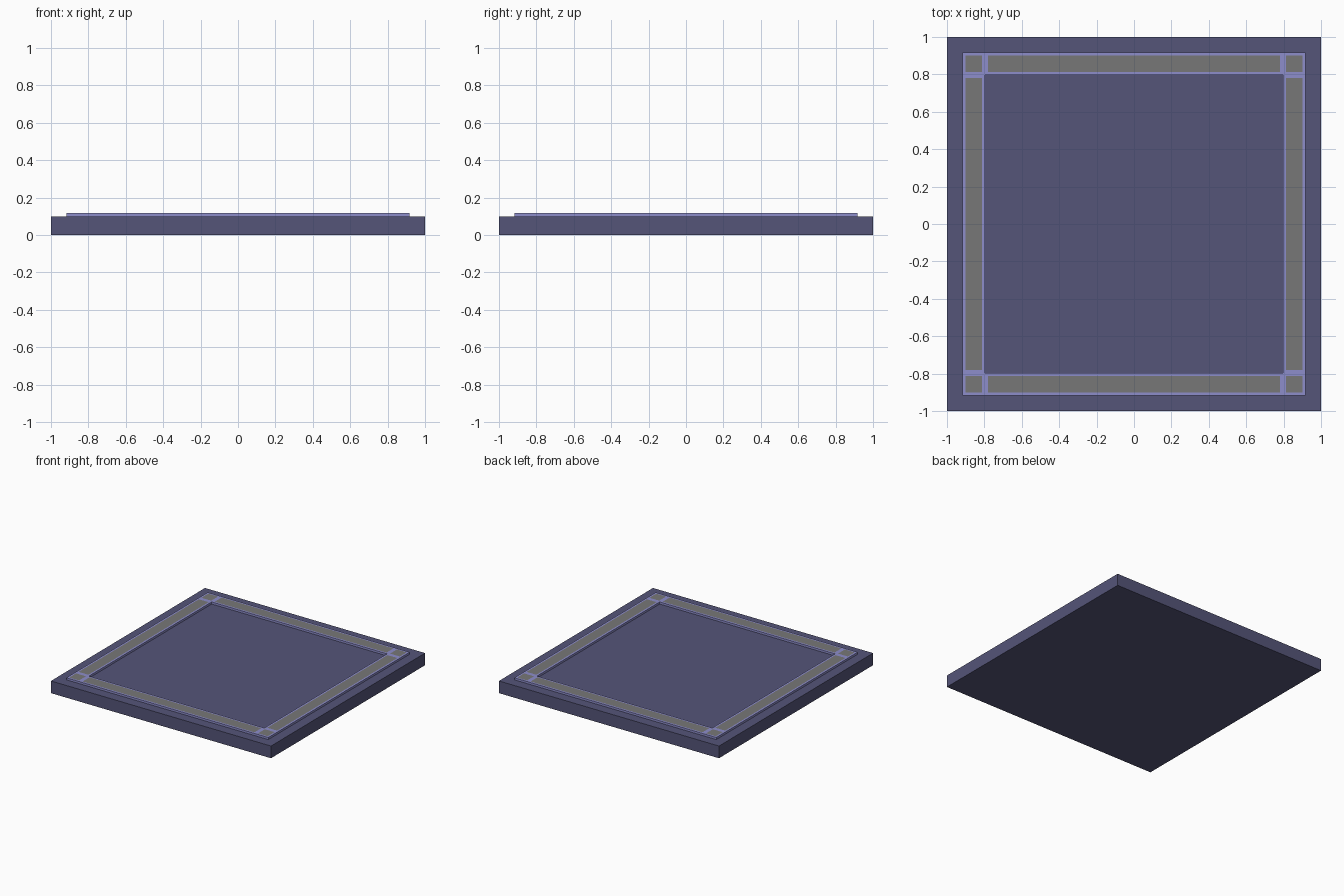
import bpy, bmesh

if "Cube" in bpy.data.objects:
    bpy.data.objects.remove(bpy.data.objects["Cube"])

def material(name, color):
    m = bpy.data.materials.new(name)
    m.diffuse_color = (*color, 1)
    m.use_nodes = True
    m.node_tree.nodes["Principled BSDF"].inputs["Base Color"].default_value = m.diffuse_color
    return m

slate = material("slate", (0.09, 0.09, 0.19))
lilac = material("lilac", (0.27, 0.27, 0.6))
grey = material("grey", (0.185, 0.185, 0.185))

def box(name, x0, x1, y0, y1, z0, z1, mats, rim=0):
    """Box; with a rim, the top face is inset and its panel uses the second material."""
    bm = bmesh.new()
    bmesh.ops.create_cube(bm, size=1)
    for v in bm.verts:
        v.co = (x1 if v.co.x > 0 else x0, y1 if v.co.y > 0 else y0, z1 if v.co.z > 0 else z0)
    bm.normal_update()
    if rim:
        top = max(bm.faces, key=lambda f: f.normal.z)
        bmesh.ops.inset_region(bm, faces=[top], thickness=rim)
        top.material_index = 1
    me = bpy.data.meshes.new(name)
    bm.to_mesh(me)
    bm.free()
    for m in mats:
        me.materials.append(m)
    ob = bpy.data.objects.new(name, me)
    bpy.context.collection.objects.link(ob)

# Floor slab
box("slab", -1, 1, -1, 1, 0, 0.1, [slate])

# Raised border: four strips and four corner tiles with grey panels
IN, OUT, Z0, Z1, RIM = 0.797, 0.918, 0.1, 0.117, 0.023
spans = {"low": (-OUT, -IN), "mid": (-IN, IN), "high": (IN, OUT)}
for xn, xs in spans.items():
    for yn, ys in spans.items():
        if xn == yn == "mid":
            continue
        kind = "border_strip" if "mid" in (xn, yn) else "corner_tile"
        box(f"{kind}_{xn}_{yn}", *xs, *ys, Z0, Z1, [lilac, grey], RIM)
